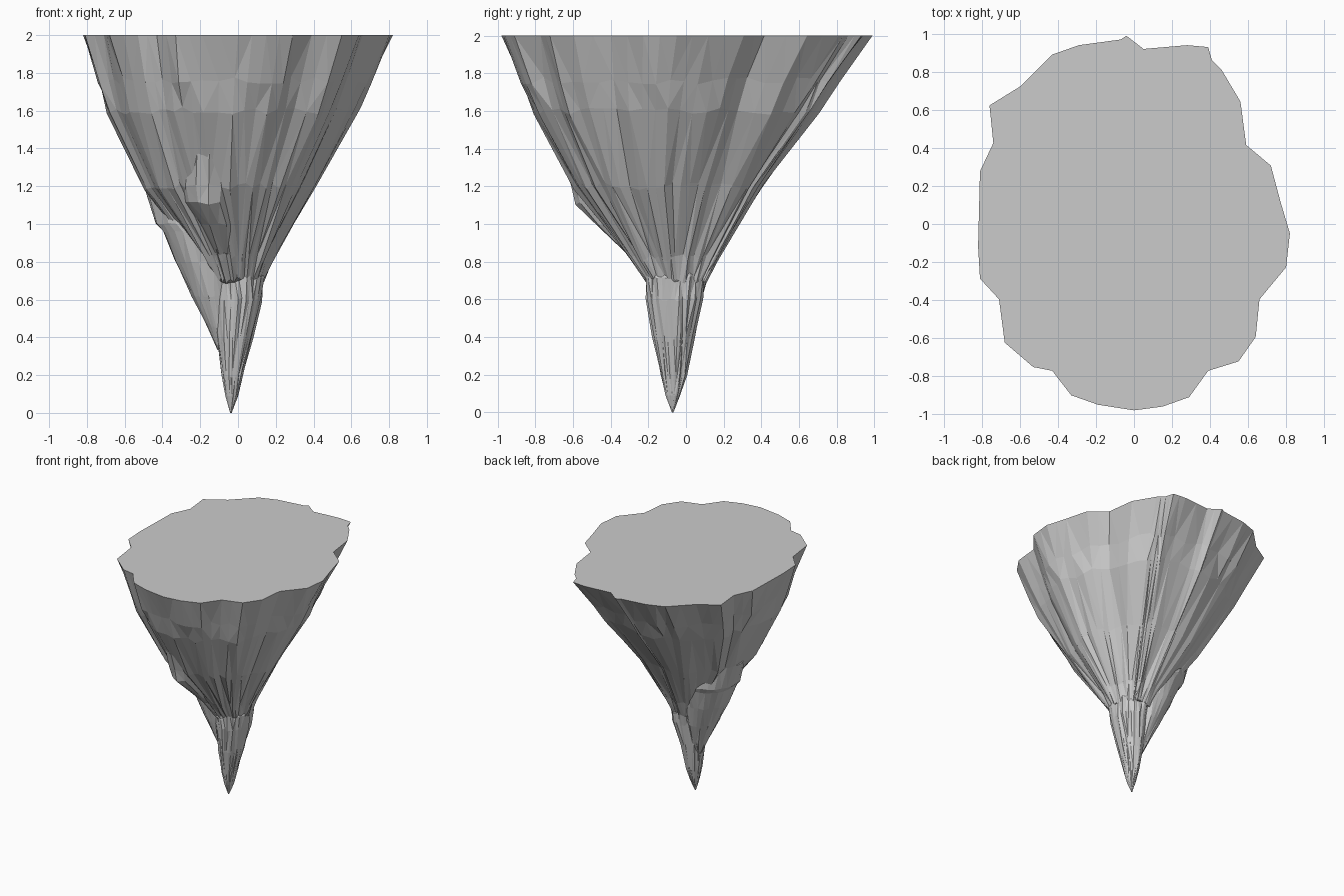
import bpy, bmesh, math, random

if "Cube" in bpy.data.objects:
    bpy.data.objects.remove(bpy.data.objects["Cube"])

random.seed(7)

# Outline of the flat plateau, clockwise from the back
PLATEAU = [(-.04, 1), (.05, .93), (.28, .95), (.39, .94), (.41, .87), (.46, .82), (.56, .65),
           (.59, .42), (.72, .31), (.77, .12), (.82, -.05), (.80, -.23), (.66, -.40), (.64, -.60),
           (.55, -.73), (.39, -.78), (.29, -.92), (.15, -.97), (0, -.99), (-.19, -.96),
           (-.33, -.91), (-.43, -.78), (-.53, -.76), (-.68, -.63), (-.71, -.40), (-.81, -.29),
           (-.82, -.12), (-.81, .28), (-.74, .43), (-.76, .63), (-.60, .73), (-.43, .90),
           (-.29, .95), (-.07, .98)]


def unit(points):
    """Scale an outline to the -1..1 box."""
    mx = max(abs(p[0]) for p in points)
    my = max(abs(p[1]) for p in points)
    return [(x / mx, y / my) for x, y in points]


def split_edges(points):
    out = []
    for a, b in zip(points, points[1:] + points[:1]):
        out += [a, ((a[0] + b[0]) / 2, (a[1] + b[1]) / 2)]
    return out


def circle(n):
    return [(math.sin(i * math.tau / n), math.cos(i * math.tau / n)) for i in range(n)]


def loft(name, outline, rows, rough=0.0, ragged=0.0, fade=0.0):
    """Skin rows of (z, left, right, front, back); rough dents the columns, ragged
    makes row heights uneven, fade rounds the outline towards the bottom."""
    bm = bmesh.new()
    rings = []
    last = len(rows) - 1
    for k, (z, l, r, f, b) in enumerate(rows):
        ring = []
        for x, y in outline:
            s = 1 if k == last else 1 - random.uniform(0, rough)
            dz = 0 if k == last or z < .1 else random.uniform(-ragged, ragged)
            t = fade * (1 - k / last)
            s *= 1 - t + t / math.hypot(x, y)
            ring.append(bm.verts.new(((l + r) / 2 + x * s * (r - l) / 2,
                                      (f + b) / 2 + y * s * (b - f) / 2, z + dz)))
        rings.append(ring)
    n = len(outline)
    for low, high in zip(rings, rings[1:]):
        for i in range(n):
            j = (i + 1) % n
            bm.faces.new((low[i], low[j], high[j], high[i]))
    bm.faces.new(rings[0])
    bm.faces.new(rings[-1])
    bmesh.ops.recalc_face_normals(bm, faces=bm.faces)
    sides = [f for f in bm.faces if len(f.verts) == 4]
    bmesh.ops.triangulate(bm, faces=sides)
    mesh = bpy.data.meshes.new(name)
    bm.to_mesh(mesh)
    bm.free()
    obj = bpy.data.objects.new(name, mesh)
    bpy.context.collection.objects.link(obj)
    return obj


# Main fluted rock cone with the flat top
loft("rock_cone", split_edges(unit(PLATEAU)), [
    (.70, -.15, .14, -.22, .11),
    (.82, -.22, .19, -.31, .175),
    (1.20, -.50, .415, -.60, .42),
    (1.60, -.705, .65, -.83, .715),
    (1.76, -.755, .72, -.90, .82),
    (2.00, -.82, .82, -.99, .99)], rough=.03, ragged=.02, fade=.5)

# Narrow streaked spike below the cone
loft("lower_spike", circle(40), [
    (.00, -.042, -.033, -.075, -.066),
    (.09, -.068, .003, -.11, -.028),
    (.20, -.088, .028, -.14, .008),
    (.40, -.115, .083, -.18, .05),
    (.60, -.135, .137, -.215, .095),
    (.72, -.145, .15, -.225, .115),
    (.80, -.12, .12, -.20, .09)], rough=.12, ragged=.012)

# Spur of rock hanging on the left side
loft("left_spur", circle(26), [
    (.34, -.11, -.08, -.07, -.02),
    (.45, -.165, -.03, -.12, .03),
    (.62, -.25, .00, -.17, .09),
    (.80, -.34, .00, -.22, .15),
    (.96, -.405, .00, -.26, .20),
    (1.00, -.445, .00, -.25, .21),
    (1.20, -.50, .00, -.22, .20)], rough=.07, ragged=.01)

# Overhanging ledge on the front, merging into the cone above
loft("front_ledge", circle(14), [
    (.84, -.13, -.02, -.32, -.10),
    (1.00, -.21, .00, -.485, -.10),
    (1.11, -.29, -.02, -.59, -.10),
    (1.20, -.31, .00, -.615, -.10),
    (1.45, -.30, .00, -.70, -.10)], rough=.03, ragged=.01)
